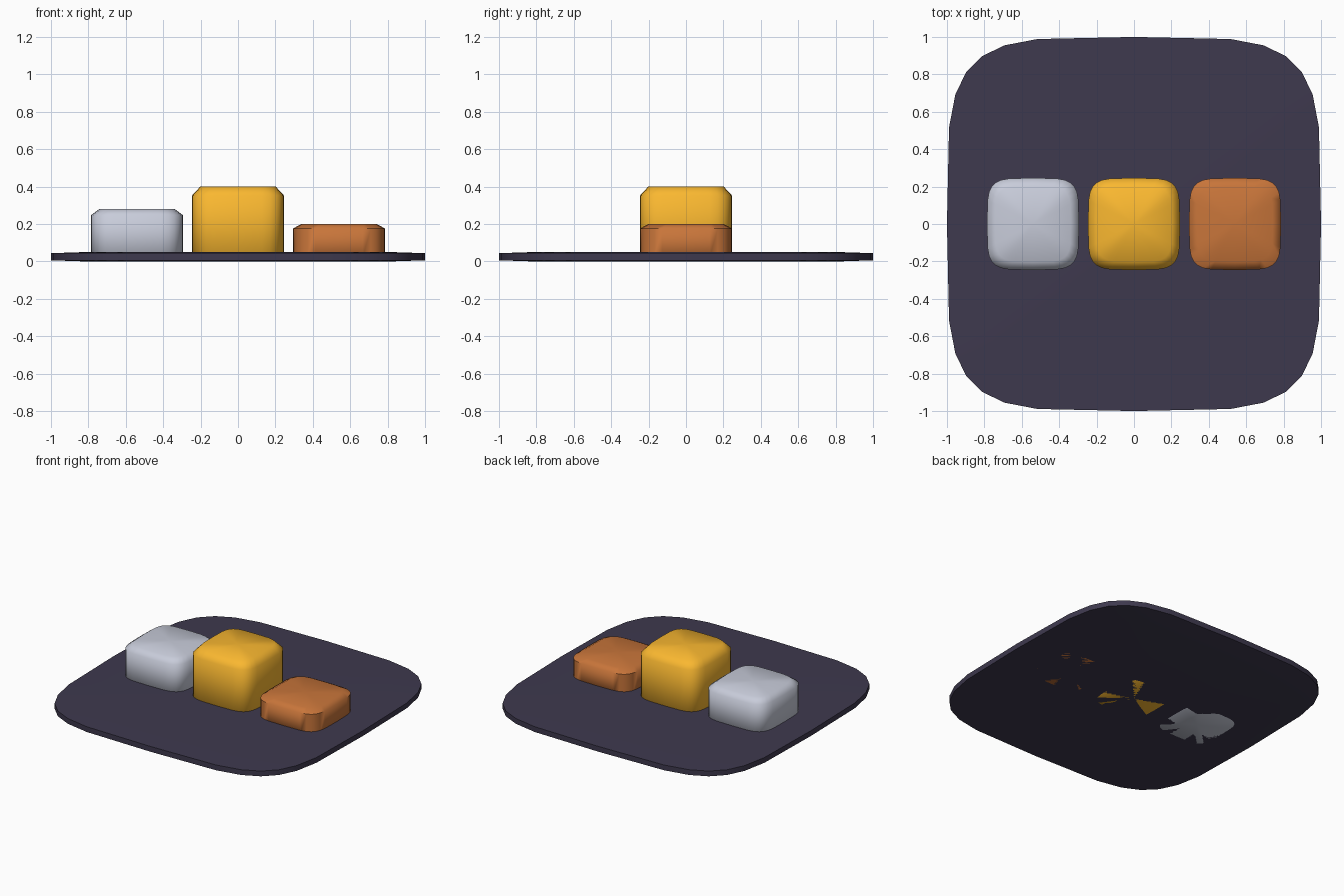
import bpy, bmesh, math

if "Cube" in bpy.data.objects:
    bpy.data.objects.remove(bpy.data.objects["Cube"])

SEGMENTS = 28
POWER = 0.44  # squareness of the rounded outline


def outline(r):
    """Points of a rounded-square (superellipse) outline."""
    pts = []
    for i in range(SEGMENTS):
        a = 2 * math.pi * i / SEGMENTS
        c, s = math.cos(a), math.sin(a)
        c = 0 if abs(c) < 1e-6 else c
        s = 0 if abs(s) < 1e-6 else s
        pts.append((r * math.copysign(abs(c) ** POWER, c),
                    r * math.copysign(abs(s) ** POWER, s)))
    return pts


def material(name, rgb):
    lin = [((v / 255 + 0.055) / 1.055) ** 2.4 for v in rgb]
    m = bpy.data.materials.new(name)
    m.diffuse_color = (*lin, 1)
    m.use_nodes = True
    m.node_tree.nodes["Principled BSDF"].inputs["Base Color"].default_value = m.diffuse_color
    return m


def pillow(name, x, radius, height, mat):
    """Rounded block: chamfered at top and bottom, fan caps at the poles."""
    bm = bmesh.new()
    profile = [(0.82, 0.0), (1, 0.12), (1, 0.88), (0.82, 1.0)]
    rings = [[bm.verts.new((px, py, z * height)) for px, py in outline(radius * r)]
             for r, z in profile]
    bottom = bm.verts.new((0, 0, 0))
    top = bm.verts.new((0, 0, height))
    for i in range(SEGMENTS):
        j = (i + 1) % SEGMENTS
        for lo, hi in zip(rings, rings[1:]):
            bm.faces.new((lo[i], lo[j], hi[j], hi[i]))
        bm.faces.new((rings[-1][i], rings[-1][j], top))
        bm.faces.new((rings[0][j], rings[0][i], bottom))
    me = bpy.data.meshes.new(name)
    bm.to_mesh(me)
    bm.free()
    me.materials.append(mat)
    ob = bpy.data.objects.new(name, me)
    bpy.context.collection.objects.link(ob)
    ob.location.x = x
    bpy.ops.object.select_all(action='DESELECT')
    ob.select_set(True)
    bpy.context.view_layer.objects.active = ob
    bpy.ops.object.shade_smooth_by_angle(angle=math.radians(62))
    return ob


# Thin floor plate
pillow("floor_plate", 0, 1.0, 0.05, material("dark_violet", (62, 57, 78)))

# Three podium steps
pillow("podium_first", 0, 0.246, 0.40, material("gold", (250, 184, 48)))
pillow("podium_second", -0.54, 0.246, 0.28, material("silver", (200, 204, 218)))
pillow("podium_third", 0.54, 0.246, 0.20, material("bronze", (200, 117, 58)))
